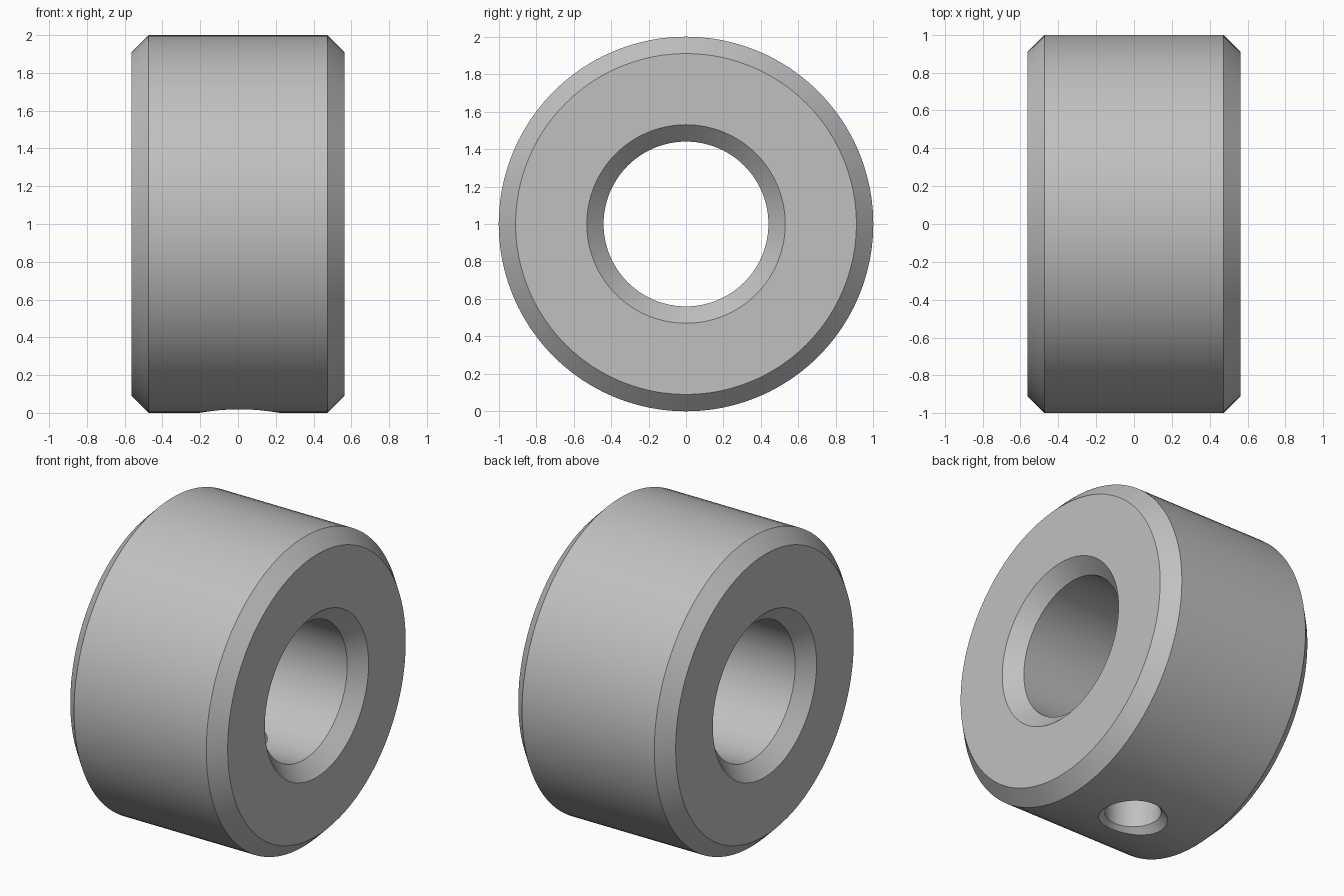
import bpy, bmesh, math
from mathutils import Matrix

cube = bpy.data.objects.get("Cube")
if cube:
    bpy.data.objects.remove(cube, do_unlink=True)

SEGMENTS = 96
CENTRE_Z = 1.0


def lathe(name, profile, axis, location):
    """Turn a closed (radius, along) profile into a solid of revolution."""
    bm = bmesh.new()
    rings = []
    for i in range(SEGMENTS):
        a = 2 * math.pi * i / SEGMENTS
        rings.append([bm.verts.new((r * math.cos(a), r * math.sin(a), h)) for r, h in profile])
    n = len(profile)
    for i, ring in enumerate(rings):
        nxt = rings[(i + 1) % SEGMENTS]
        for j in range(n):
            k = (j + 1) % n
            bm.faces.new((ring[j], nxt[j], nxt[k], ring[k]))
    # Profiles that touch the axis collapse to a single pole
    bmesh.ops.remove_doubles(bm, verts=bm.verts, dist=1e-5)
    bmesh.ops.dissolve_degenerate(bm, edges=bm.edges, dist=1e-5)
    if axis == "X":
        bm.transform(Matrix.Rotation(math.pi / 2, 4, "Y"))
    bmesh.ops.recalc_face_normals(bm, faces=bm.faces)
    mesh = bpy.data.meshes.new(name)
    bm.to_mesh(mesh)
    bm.free()
    obj = bpy.data.objects.new(name, mesh)
    obj.location = location
    bpy.context.collection.objects.link(obj)
    return obj


# Collar ring: chamfered outside, chamfered bore, axis along x
half, outer, bore, chamfer = 0.563, 1.0, 0.44, 0.09
side = [(bore, half - chamfer), (bore + chamfer, half),
        (outer - chamfer, half), (outer, half - chamfer)]
profile = side + [(r, -h) for r, h in reversed(side)]
collar = lathe("collar", profile, "X", (0, 0, CENTRE_Z))

# Countersunk set screw hole, drilled up from below into the bore
hole = lathe("screw_hole_cutter",
             [(0, -0.04), (0.25, -0.04), (0.165, 0.045), (0.165, 0.9), (0, 0.9)],
             "Z", (0.008, 0, 0))
hole.hide_render = True

cut = collar.modifiers.new("screw_hole", "BOOLEAN")
cut.operation = "DIFFERENCE"
cut.solver = "EXACT"
cut.object = hole
bpy.ops.object.select_all(action="DESELECT")
collar.select_set(True)
bpy.context.view_layer.objects.active = collar
bpy.ops.object.modifier_apply(modifier=cut.name)
bpy.data.objects.remove(hole, do_unlink=True)

# Single steel grey
steel = bpy.data.materials.new("steel_grey")
steel.use_nodes = True
colour = (0.53, 0.53, 0.53, 1)
steel.diffuse_color = colour
steel.node_tree.nodes["Principled BSDF"].inputs["Base Color"].default_value = colour
collar.data.materials.clear()
collar.data.materials.append(steel)

bpy.ops.object.shade_smooth_by_angle(angle=math.radians(30))
